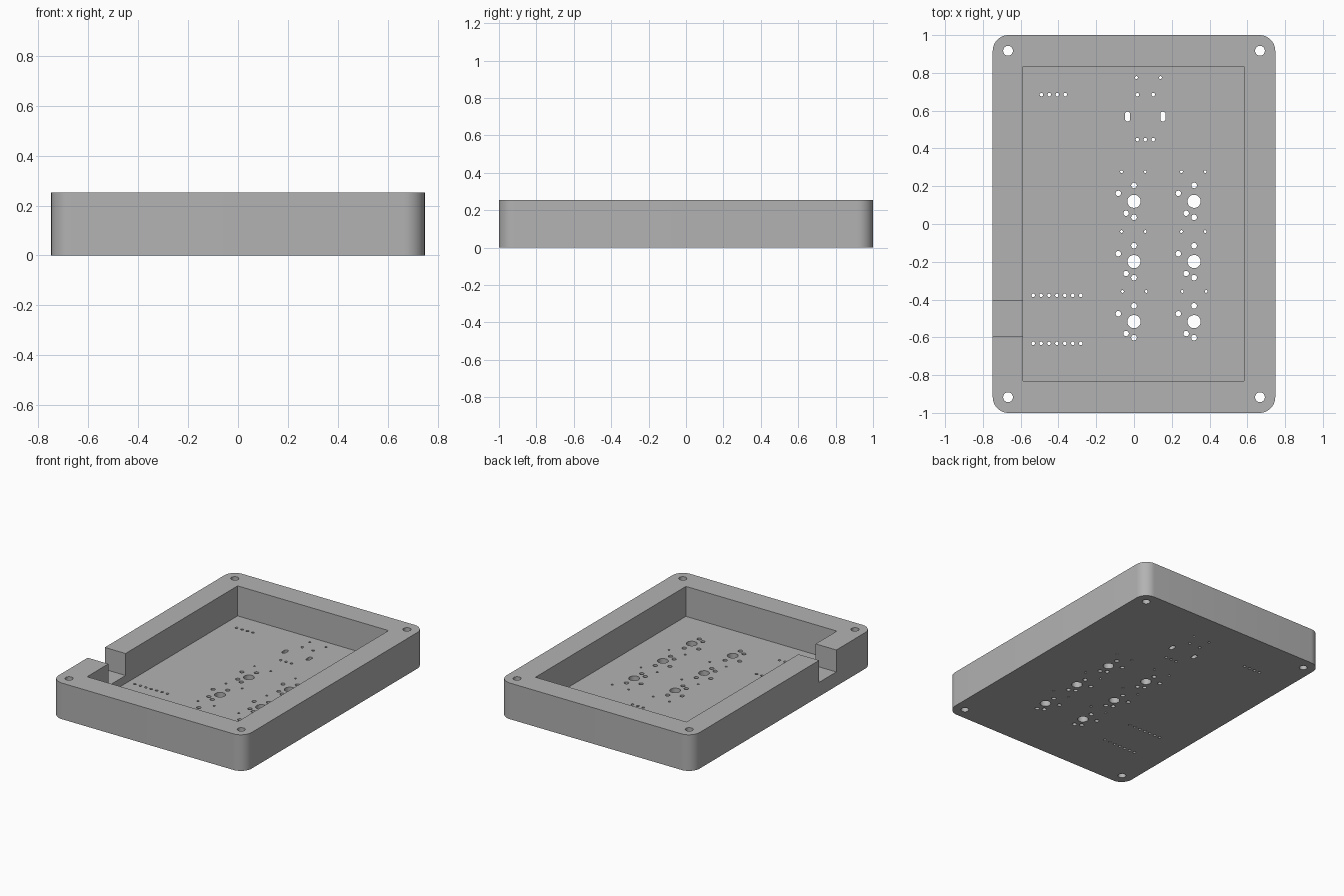
import bpy, bmesh, math
from mathutils import Matrix

if "Cube" in bpy.data.objects:
    bpy.data.objects.remove(bpy.data.objects["Cube"], do_unlink=True)

HEIGHT, FLOOR, NOTCH = 0.253, 0.043, 0.099
HALF_X, HALF_Y, RADIUS = 0.748, 1.0, 0.083


def make_object(name, bm):
    bmesh.ops.recalc_face_normals(bm, faces=bm.faces)
    mesh = bpy.data.meshes.new(name)
    bm.to_mesh(mesh)
    bm.free()
    obj = bpy.data.objects.new(name, mesh)
    bpy.context.collection.objects.link(obj)
    return obj


def prism(bm, outline, z0, z1):
    base = bm.faces.new([bm.verts.new((x, y, z0)) for x, y in outline])
    top = bmesh.ops.extrude_face_region(bm, geom=[base])["geom"]
    verts = [v for v in top if isinstance(v, bmesh.types.BMVert)]
    bmesh.ops.translate(bm, verts=verts, vec=(0, 0, z1 - z0))


def rounded_rect(cx, cy, hx, hy, r, steps):
    # Four corner arcs; equal hx, hy and r give a circle
    points = []
    for k, (sx, sy) in enumerate([(1, 1), (-1, 1), (-1, -1), (1, -1)]):
        for i in range(steps + 1):
            a = (k + i / steps) * math.pi / 2
            p = (cx + sx * (hx - r) + r * math.cos(a),
                 cy + sy * (hy - r) + r * math.sin(a))
            if not points or math.dist(p, points[-1]) > 1e-5:
                points.append(p)
    if math.dist(points[0], points[-1]) < 1e-5:
        points.pop()
    return points


def box(name, x0, x1, y0, y1, z0, z1):
    bm = bmesh.new()
    prism(bm, [(x0, y0), (x1, y0), (x1, y1), (x0, y1)], z0, z1)
    return make_object(name, bm)


# Case body with rounded vertical corners
bm = bmesh.new()
prism(bm, rounded_rect(0, 0, HALF_X, HALF_Y, RADIUS, 10), 0, HEIGHT)
case = make_object("case_tray", bm)

# Pocket and cable notch
cutters = [
    box("pocket_cutter", -0.588, 0.582, -0.83, 0.835, FLOOR, 0.4),
    box("notch_cutter", -0.85, -0.5, -0.595, -0.405, NOTCH, 0.4),
]

# Holes through the tray
holes = bmesh.new()


def hole(x, y, r, length=0):
    prism(holes, rounded_rect(x, y, r, r + length, r, 5), -0.1, 0.4)


def hole_row(x, y, count, step=0.042, r=0.0095):
    for i in range(count):
        hole(x + i * step, y, r)


# Corner screw holes
for sx in (-1, 1):
    for sy in (-1, 1):
        hole(sx * 0.667, sy * 0.917, 0.026)

# Key switch holes: centre post, side pegs and two pins
for x in (0, 0.318):
    for y in (0.12, -0.199, -0.517):
        hole(x, y, 0.035)
        hole(x, y + 0.084, 0.015)
        hole(x, y - 0.085, 0.015)
        hole(x - 0.083, y + 0.042, 0.0145)
        hole(x - 0.042, y - 0.063, 0.0145)

# Small diode holes
for x, y in ((-0.066, 0.277), (-0.066, -0.04), (-0.061, -0.357)):
    hole_row(x, y, 2, 0.126, 0.0075)
    hole_row(x + 0.317, y, 2, 0.126, 0.0075)

# Pin header rows
hole_row(-0.534, -0.378, 7)
hole_row(-0.534, -0.632, 7)
hole_row(-0.49, 0.685, 4)

# Rotary knob pins and mounting slots
hole_row(0.018, 0.447, 3)
hole_row(0.018, 0.685, 2, 0.084)
hole_row(0.013, 0.775, 2, 0.127, 0.0075)
for x in (-0.034, 0.153):
    hole(x, 0.569, 0.014, 0.012)
cutters.append(make_object("hole_cutter", holes))

# Cut everything out of the body
bpy.context.view_layer.objects.active = case
case.select_set(True)
for cutter in cutters:
    cutter.hide_render = True
    mod = case.modifiers.new(cutter.name, "BOOLEAN")
    mod.operation = "DIFFERENCE"
    mod.solver = "EXACT"
    mod.object = cutter
    bpy.ops.object.modifier_apply(modifier=mod.name)
    bpy.data.objects.remove(cutter, do_unlink=True)

# Plain grey material
grey = bpy.data.materials.new("plain_grey")
grey.use_nodes = True
colour = (0.45, 0.45, 0.45, 1)
grey.diffuse_color = colour
grey.node_tree.nodes["Principled BSDF"].inputs["Base Color"].default_value = colour
case.data.materials.clear()
case.data.materials.append(grey)
bpy.ops.object.shade_smooth_by_angle(angle=math.radians(30))
